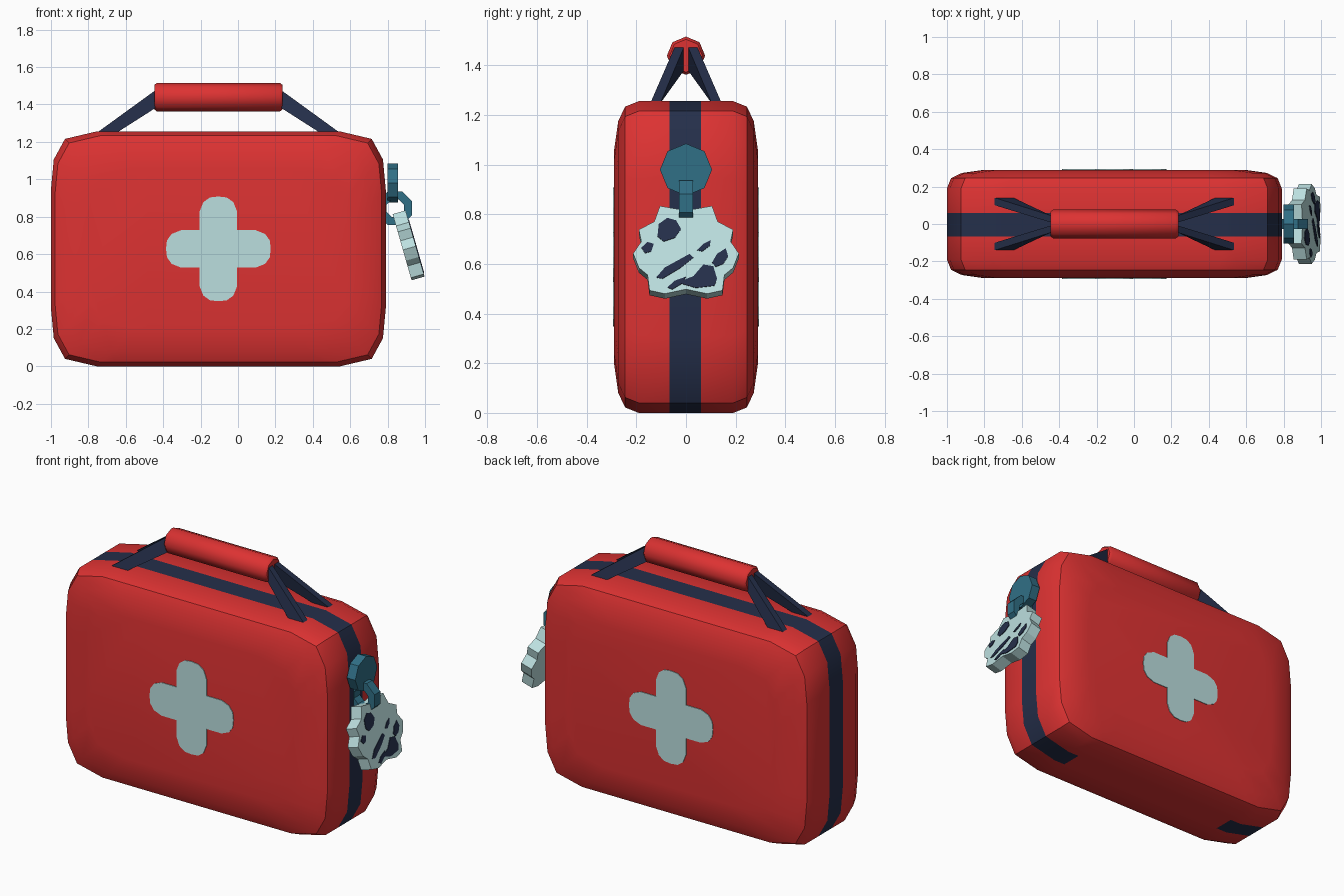
import bpy, bmesh, math
from mathutils import Vector

if "Cube" in bpy.data.objects:
    bpy.data.objects.remove(bpy.data.objects["Cube"])


def material(name, rgb):
    m = bpy.data.materials.new(name)
    m.diffuse_color = (*rgb, 1)
    m.use_nodes = True
    m.node_tree.nodes["Principled BSDF"].inputs["Base Color"].default_value = m.diffuse_color
    return m


RED = material("red fabric", (0.72, 0.032, 0.032))
NAVY = material("navy strap", (0.018, 0.028, 0.068))
TEAL = material("teal clip", (0.03, 0.16, 0.24))
PALE = material("pale mint", (0.50, 0.74, 0.74))


def loft(name, rings, mats, closed=False, smooth=None, rule=None):
    """Skin a list of equal point rings; cap the ends unless closed."""
    bm = bmesh.new()
    vs = [[bm.verts.new(p) for p in r] for r in rings]
    n = len(vs[0])
    pairs = list(zip(vs, vs[1:])) + ([(vs[-1], vs[0])] if closed else [])
    for a, b in pairs:
        for i in range(n):
            j = (i + 1) % n
            bm.faces.new((a[i], a[j], b[j], b[i]))
    if not closed:
        bm.faces.new(vs[0])
        bm.faces.new(vs[-1])
    bmesh.ops.recalc_face_normals(bm, faces=bm.faces)
    if rule:
        for f in bm.faces:
            f.material_index = rule(f.calc_center_median())
    for f in bm.faces:
        f.smooth = smooth is not None
    me = bpy.data.meshes.new(name)
    bm.to_mesh(me)
    bm.free()
    for m in mats:
        me.materials.append(m)
    if smooth is not None:
        me.set_sharp_from_angle(angle=math.radians(smooth))
    ob = bpy.data.objects.new(name, me)
    bpy.context.collection.objects.link(ob)
    return ob


CX, CZ = -0.105, 0.628      # centre of the bag

# Bag body: rounded rectangle rings stacked along y, with a dark band in the middle
CORNER = [(0, .31), (.015, .15), (.075, .04), (.245, 0), (.32, 0)]


def bag_ring(y, inset):
    a, b = 0.895 - inset, 0.628 - inset
    q = [(a - dx, b - dz) for dx, dz in CORNER]
    half = q + [(-x, z) for x, z in reversed(q)]
    full = half + [(x, -z) for x, z in reversed([(x, z) for x, z in half])]
    return [(CX + x, y, CZ + z) for x, z in full]


def band_rule(c):
    on_band = -0.067 < c.y < 0.06
    bare_bottom = c.z < 0.01 and abs(c.x - CX) < 0.5
    return 1 if on_band and not bare_bottom else 0


LAYERS = [(-.29, .2), (-.273, .08), (-.245, .022), (-.19, 0), (-.067, 0),
          (.06, 0), (.19, 0), (.245, .022), (.273, .08), (.29, .2)]
loft("bag_body", [bag_ring(y, i) for y, i in LAYERS], [RED, NAVY],
     smooth=40, rule=band_rule)

# Cross plates on front and back
ARM = [(.1, .1), (.2, .1), (.25, .08), (.275, .045),
       (.28, 0), (.275, -.045), (.25, -.08), (.2, -.1)]
cross = []
for k in range(4):
    c, s = round(math.cos(-k * math.pi / 2)), round(math.sin(-k * math.pi / 2))
    cross += [(CX + c * x - s * z, CZ + s * x + c * z) for x, z in ARM]
for name, side in (("front_cross", -1), ("back_cross", 1)):
    loft(name, [[(x, side * y, z) for x, z in cross] for y in (.288, .294)], [PALE])

# Padded grip: eight sides with chamfered ends
def circle(r, n=8):
    return [(r * math.sin(2 * math.pi * i / n), r * math.cos(2 * math.pi * i / n))
            for i in range(n)]


loft("handle_grip",
     [[(x, u, 1.439 + v) for u, v in circle(r)]
      for x, r in ((-.447, .066), (-.432, .077), (.223, .077), (.238, .066))],
     [RED], smooth=46)

# Four tapered handle straps, mirrored in x and y
for sx in (-1, 1):
    for sy in (-1, 1):
        low = [(.655, .145), (.655, .105), (.55, .105), (.55, .145)]
        bottom = [(CX + sx * x, sy * y, 1.245) for x, y in low]
        high = [(.045, 1.475), (.008, 1.475), (.008, 1.38), (.045, 1.38)]
        top = [(CX + sx * .338, sy * y, z) for y, z in high]
        loft(f"handle_strap_{'left' if sx < 0 else 'right'}_{'front' if sy < 0 else 'back'}",
             [bottom, top], [NAVY])

# Clip disc on the right side
loft("clip_disc", [[(x, u, .98 + v) for u, v in circle(.105)] for x in (.80, .856)], [TEAL])

# Clip loop hanging below the disc
rings = []
for i in range(8):
    t = 2 * math.pi * (i + .5) / 8
    rings.append([(.84 + r * math.cos(t), y, .845 + r * math.sin(t))
                  for r, y in ((.098, -.028), (.098, .028), (.05, .028), (.05, -.028))])
loft("clip_loop", rings, [TEAL], closed=True)

# Scalloped tag, tilted outwards
TILT = math.radians(16)
CENTRE = Vector((.912, 0, .647))
OUT = Vector((math.cos(TILT), 0, math.sin(TILT)))
UP = Vector((-math.sin(TILT), 0, math.cos(TILT)))


def tag_point(u, v, w):
    return CENTRE + Vector((0, u, 0)) + UP * v + OUT * w


SCALLOP = [(0, .165), (.04, .172), (.105, .184), (.128, .118), (.19, .085), (.18, .035),
           (.213, -.015), (.19, -.075), (.155, -.105), (.147, -.17), (.085, -.184)]
outline = SCALLOP + [(0, -.165)] + [(-u, v) for u, v in reversed(SCALLOP[1:])]
loft("tag", [[tag_point(u, v, w) for u, v in outline] for w in (-.036, .036)], [PALE])

# Dark patches on the tag, given as (y, z) seen from the right
PATCHES = [
    [(-.115, .71), (-.11, .76), (-.075, .785), (-.04, .775), (-.02, .74), (-.045, .705), (-.09, .69)],
    [(-.18, .665), (-.155, .688), (-.13, .68), (-.14, .65), (-.165, .643)],
    [(.045, .655), (.07, .68), (.1, .695), (.095, .672), (.065, .65)],
    [(.105, .605), (.125, .64), (.16, .662), (.17, .63), (.15, .6), (.12, .588)],
    [(-.12, .545), (-.085, .585), (.015, .64), (.03, .625), (-.02, .585), (-.095, .54)],
    [(-.075, .505), (-.045, .532), (0, .548), (-.02, .518), (-.055, .497)],
    [(-.035, .525), (.03, .55), (.07, .597), (.11, .59), (.125, .54), (.115, .512), (.04, .503)],
]
for i, pts in enumerate(PATCHES):
    loft(f"tag_patch_{i + 1}",
         [[tag_point(y, (z - .657) / math.cos(TILT), w) for y, z in pts]
          for w in (.034, .040)], [NAVY])
